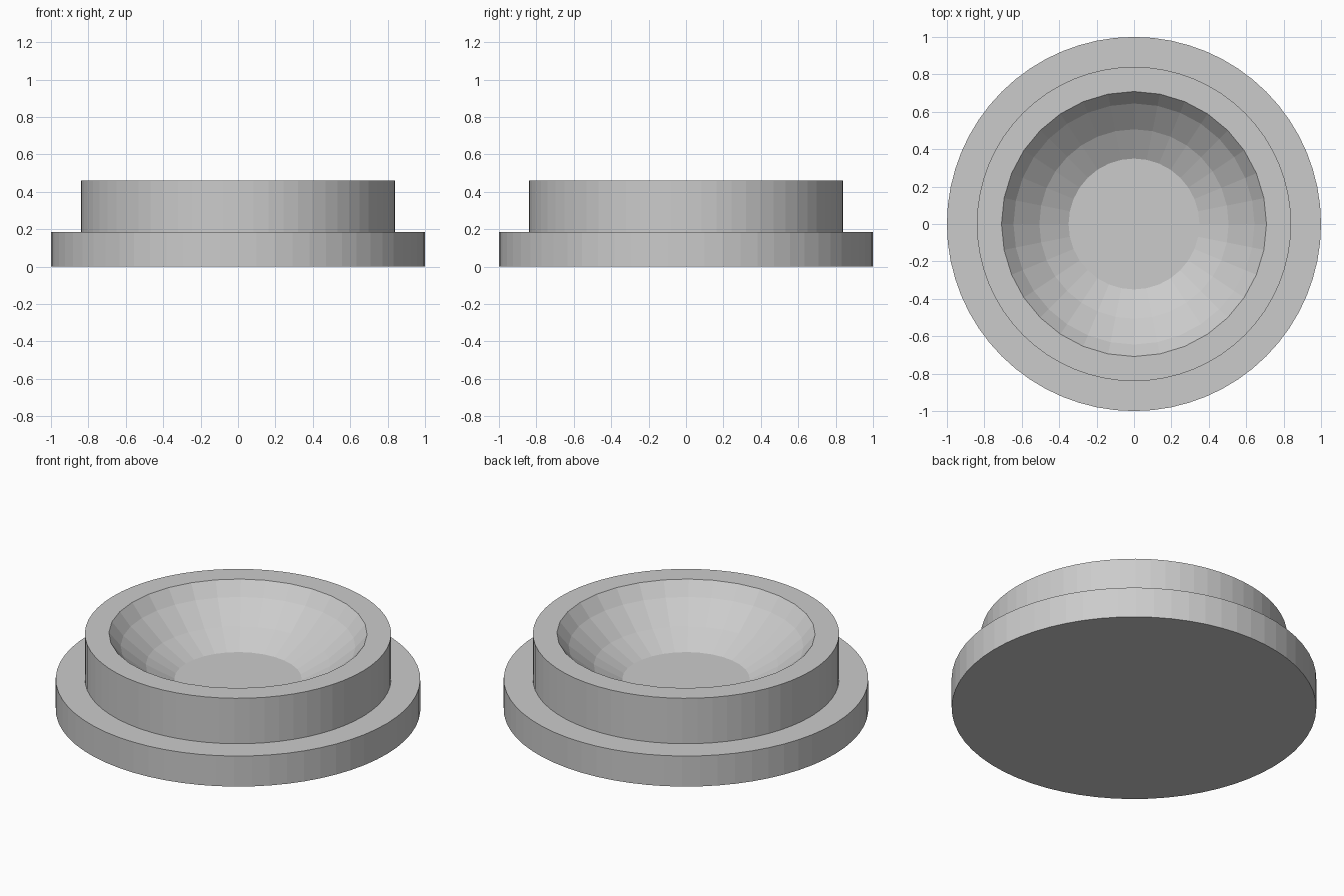
import bpy

if "Cube" in bpy.data.objects:
    bpy.data.objects.remove(bpy.data.objects["Cube"])

BASE_TOP = 0.185
RIM_TOP = 0.46

grey = bpy.data.materials.new("light_grey")
grey.diffuse_color = (0.6, 0.6, 0.6, 1.0)
grey.use_nodes = True
grey.node_tree.nodes["Principled BSDF"].inputs["Base Color"].default_value = grey.diffuse_color


def disc(name, radius, z0, z1):
    bpy.ops.mesh.primitive_cylinder_add(
        vertices=64, radius=radius, depth=z1 - z0, location=(0, 0, (z0 + z1) / 2))
    ob = bpy.context.object
    ob.name = name
    ob.data.materials.append(grey)
    return ob


# Wide base flange, whose top is also the floor of the bowl
disc("base_flange", 1.0, 0.0, BASE_TOP)

# Raised collar
collar = disc("bowl_collar", 0.84, BASE_TOP, RIM_TOP)

# Faceted sphere that hollows the collar into a shallow bowl
bpy.ops.mesh.primitive_uv_sphere_add(
    segments=32, ring_count=16, radius=0.911, location=(0, 0, 1.026))
cutter = bpy.context.object
cutter.name = "bowl_cutter"
cutter.data.materials.append(grey)
cutter.hide_render = True
cutter.display_type = 'WIRE'

cut = collar.modifiers.new("bowl_hollow", 'BOOLEAN')
cut.operation = 'DIFFERENCE'
cut.solver = 'EXACT'
cut.object = cutter
